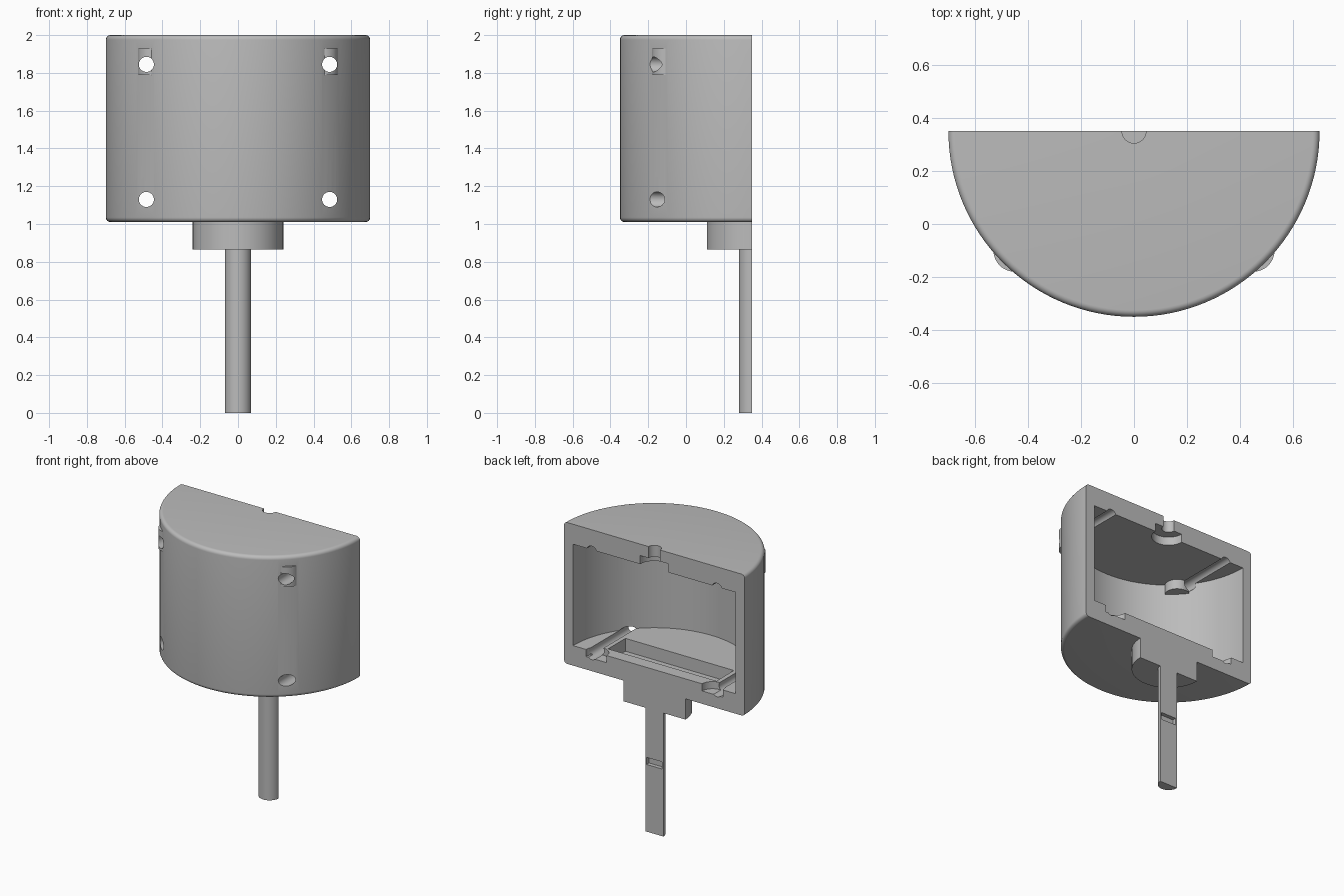
import bpy, bmesh, math
from mathutils import Matrix, Vector

cube = bpy.data.objects.get("Cube")
if cube:
    bpy.data.objects.remove(cube, do_unlink=True)

AXIS_Y = 0.35      # cut plane, also the axis of revolution

grey = bpy.data.materials.new("light_grey")
grey.use_nodes = True
grey.diffuse_color = (0.5, 0.5, 0.5, 1)
grey.node_tree.nodes["Principled BSDF"].inputs["Base Color"].default_value = (0.5, 0.5, 0.5, 1)


def make_object(name, bm):
    bmesh.ops.recalc_face_normals(bm, faces=bm.faces[:])
    mesh = bpy.data.meshes.new(name)
    bm.to_mesh(mesh)
    bm.free()
    mesh.materials.append(grey)
    obj = bpy.data.objects.new(name, mesh)
    bpy.context.collection.objects.link(obj)
    return obj


def rounded(cx, cz, r, start, steps=6):
    """Quarter arc of profile points."""
    angles = [start + math.pi / 2 * i / steps for i in range(steps + 1)]
    return [(cx + r * math.cos(a), cz + r * math.sin(a)) for a in angles]


def half_lathe(name, profile, steps=64):
    """Revolve a profile half a turn towards the front and cap the cut plane."""
    bm = bmesh.new()
    verts = [bm.verts.new((r, AXIS_Y, z)) for r, z in profile]
    edges = [bm.edges.new(pair) for pair in zip(verts, verts[1:])]
    bmesh.ops.spin(bm, geom=verts + edges, cent=(0, AXIS_Y, 0), axis=(0, 0, 1),
                   angle=-math.pi, steps=steps)
    bmesh.ops.remove_doubles(bm, verts=bm.verts[:], dist=1e-5)
    bmesh.ops.holes_fill(bm, edges=[e for e in bm.edges if e.is_boundary], sides=0)
    return make_object(name, bm)


def cylinder(name, centre, radius, length, along_y=False):
    bm = bmesh.new()
    mat = Matrix.Translation(centre)
    if along_y:
        mat = mat @ Matrix.Rotation(math.pi / 2, 4, 'X')
    bmesh.ops.create_cone(bm, cap_ends=True, segments=40, radius1=radius,
                          radius2=radius, depth=length, matrix=mat)
    return make_object(name, bm)


def box(name, low, high):
    bm = bmesh.new()
    low, high = Vector(low), Vector(high)
    mat = Matrix.Translation((low + high) / 2) @ Matrix.Diagonal((*(high - low), 1))
    bmesh.ops.create_cube(bm, size=1, matrix=mat)
    return make_object(name, bm)


def combine(target, tool, operation):
    mod = target.modifiers.new("combine", 'BOOLEAN')
    mod.operation, mod.solver, mod.object = operation, 'EXACT', tool
    bpy.ops.object.select_all(action='DESELECT')
    bpy.context.view_layer.objects.active = target
    target.select_set(True)
    bpy.ops.object.modifier_apply(modifier=mod.name)
    bpy.data.objects.remove(tool, do_unlink=True)


# Hollow housing, collar and stem in one half section
profile = [(0, 0), (0.07, 0), (0.07, 0.865), (0.24, 0.865), (0.24, 1.01)]
profile += rounded(0.675, 1.035, 0.025, -math.pi / 2)
profile += rounded(0.675, 1.975, 0.025, 0)
profile += [(0.045, 2), (0.045, 1.92), (0.11, 1.92), (0.11, 1.86),
            (0.63, 1.86), (0.63, 1.15), (0, 1.15)]
housing = half_lathe("housing_half", profile)

for side in (-1, 1):
    # Upright bosses around the upper screws
    combine(housing, cylinder("boss", (side * 0.45, -0.1, 1.86), 0.08, 0.14), 'UNION')
for side in (-1, 1):
    # Screw channels from front to back, and shallow pockets in the floor
    for z in (1.845, 1.13):
        combine(housing, cylinder("screw_hole", (side * 0.485, 0, z), 0.04, 1.6, True),
                'DIFFERENCE')
    combine(housing, cylinder("floor_pocket", (side * 0.45, AXIS_Y, 1.18), 0.08, 0.16),
            'DIFFERENCE')

# Trench across the floor and small slot in the stem
combine(housing, box("floor_trench", (-0.42, 0.07, 1.06), (0.42, 0.262, 1.3)), 'DIFFERENCE')
combine(housing, box("stem_slot", (-0.06, 0.322, 0.47), (0.06, 0.4, 0.52)), 'DIFFERENCE')

bpy.ops.object.shade_smooth_by_angle(angle=math.radians(30))
